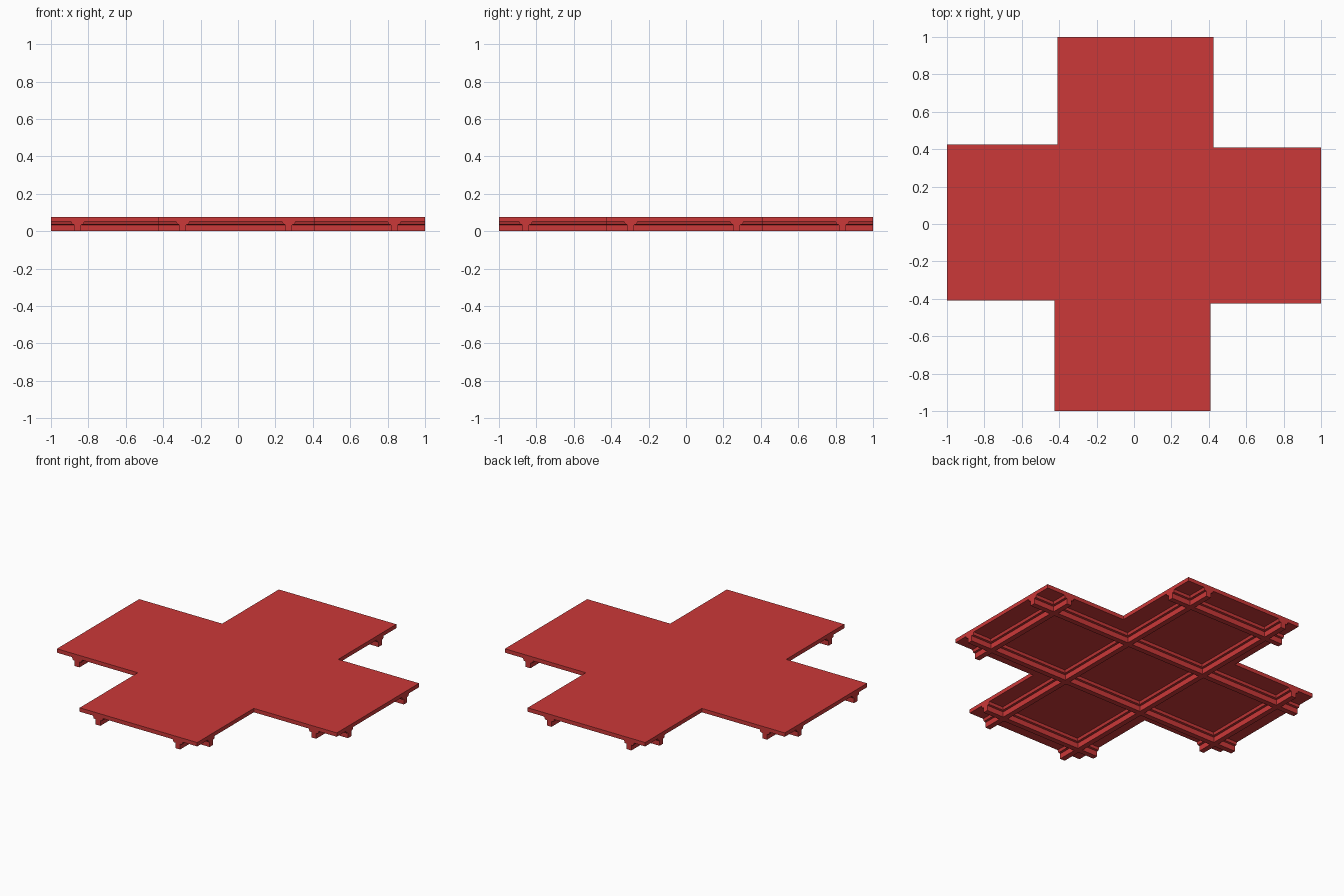
import bpy
import bmesh
from mathutils import Matrix, Vector
from math import pi

cube = bpy.data.objects.get("Cube")
if cube:
    bpy.data.objects.remove(cube, do_unlink=True)

red = bpy.data.materials.new("red")
red.use_nodes = True
red.diffuse_color = (0.6, 0.04, 0.04, 1)
red.node_tree.nodes["Principled BSDF"].inputs["Base Color"].default_value = red.diffuse_color

TOP, UNDERSIDE = 0.077, 0.052
NARROW, WIDE = 0.41, 0.425          # the two half widths of each arm


def extrude_outline(name, points, direction):
    """Make a closed solid by sweeping a flat outline along a direction."""
    bm = bmesh.new()
    face = bm.faces.new([bm.verts.new(p) for p in points])
    swept = bmesh.ops.extrude_face_region(bm, geom=[face], use_keep_orig=True)
    moved = [g for g in swept["geom"] if isinstance(g, bmesh.types.BMVert)]
    bmesh.ops.translate(bm, verts=moved, vec=direction)
    bmesh.ops.recalc_face_normals(bm, faces=bm.faces)
    mesh = bpy.data.meshes.new(name)
    bm.to_mesh(mesh)
    bm.free()
    mesh.materials.append(red)
    obj = bpy.data.objects.new(name, mesh)
    bpy.context.collection.objects.link(obj)
    return obj


# Cross-shaped deck: one arm's corners turned four times
arm = [Vector((WIDE, NARROW, UNDERSIDE)), Vector((WIDE, 1, UNDERSIDE)),
       Vector((-NARROW, 1, UNDERSIDE))]
outline = [Matrix.Rotation(i * pi / 2, 3, "Z") @ p for i in range(4) for p in arm]
extrude_outline("deck", outline, (0, 0, TOP - UNDERSIDE))

# Stepped beam section: narrow stem under a wider flange
half_section = [(0.017, 0), (0.017, 0.034), (0.03, 0.036), (0.036, UNDERSIDE)]
section = half_section + [(-w, z) for w, z in reversed(half_section)]


def beam(name, along_x, offset, start, end):
    if along_x:
        points = [(start, offset + w, z) for w, z in section]
        direction = (end - start, 0, 0)
    else:
        points = [(offset + w, start, z) for w, z in section]
        direction = (0, end - start, 0)
    extrude_outline(name, points, direction)


# Grid of beams: long ones run through, short ones cross the arm ends
for along_x, label in ((True, "crosswise"), (False, "lengthwise")):
    low = (-WIDE, NARROW) if along_x else (-NARROW, WIDE)
    high = (-low[1], -low[0])
    beam(label + "_beam_outer_low", along_x, -0.857, *low)
    beam(label + "_beam_inner_low", along_x, -0.295, -1, 1)
    beam(label + "_beam_inner_high", along_x, 0.272, -1, 1)
    beam(label + "_beam_outer_high", along_x, 0.836, *high)
